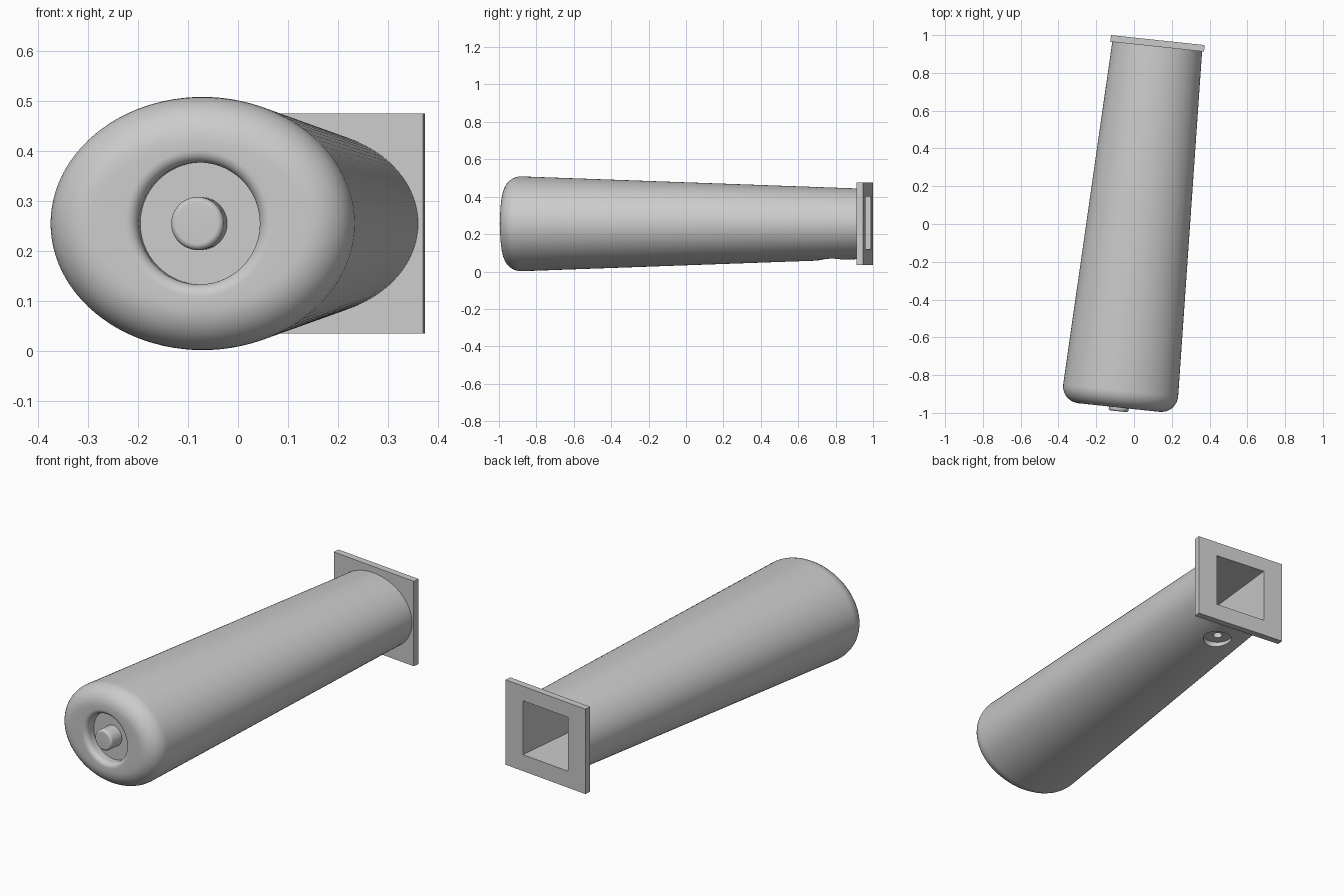
import bpy
import bmesh
from math import sin, cos, pi, radians
from mathutils import Matrix

cube = bpy.data.objects.get("Cube")
if cube:
    bpy.data.objects.remove(cube, do_unlink=True)

# Everything is made along the handle axis (local y), then turned into place
PLACE = Matrix.Translation((0.023, 0, 0.255)) @ Matrix.Rotation(radians(-6.06), 4, 'Z')
FRONT, BACK, PLATE = -0.977, 0.979, 0.035

grey = bpy.data.materials.new("plain_grey")
grey.use_nodes = True
grey.diffuse_color = (0.6, 0.6, 0.6, 1)
grey.node_tree.nodes["Principled BSDF"].inputs["Base Color"].default_value = (0.6, 0.6, 0.6, 1)


def finish(name, bm):
    bmesh.ops.recalc_face_normals(bm, faces=bm.faces)
    bm.transform(PLACE)
    mesh = bpy.data.meshes.new(name)
    bm.to_mesh(mesh)
    bm.free()
    obj = bpy.data.objects.new(name, mesh)
    mesh.materials.append(grey)
    bpy.context.collection.objects.link(obj)
    return obj


def loft(name, stations, sides=96):
    """Elliptical rings (y, half width, half height), capped at both ends."""
    bm = bmesh.new()
    rings = [[bm.verts.new((a * cos(2 * pi * i / sides), y, b * sin(2 * pi * i / sides)))
              for i in range(sides)] for y, a, b in stations]
    for r, s in zip(rings, rings[1:]):
        for i in range(sides):
            j = (i + 1) % sides
            bm.faces.new((r[i], r[j], s[j], s[i]))
    bm.faces.new(rings[0])
    bm.faces.new(rings[-1])
    return finish(name, bm)


def box(name, size, centre):
    bm = bmesh.new()
    bmesh.ops.create_cube(bm, size=1, matrix=Matrix.Translation(centre) @ Matrix.Diagonal((*size, 1)))
    return finish(name, bm)


def upright_cylinder(name, radius, y, low, high):
    bm = bmesh.new()
    bmesh.ops.create_cone(bm, cap_ends=True, segments=48, radius1=radius, radius2=radius,
                          depth=high - low, matrix=Matrix.Translation((0, y, (low + high) / 2)))
    return finish(name, bm)


def cut(obj, cutter):
    cutter.hide_render = True
    bpy.context.view_layer.objects.active = obj
    mod = obj.modifiers.new("cut", 'BOOLEAN')
    mod.operation, mod.solver, mod.object = 'DIFFERENCE', 'EXACT', cutter
    bpy.ops.object.modifier_apply(modifier=mod.name)


def smooth(obj):
    bpy.ops.object.select_all(action='DESELECT')
    obj.select_set(True)
    bpy.context.view_layer.objects.active = obj
    bpy.ops.object.shade_smooth_by_angle(angle=radians(30))


# Grip: recess floor, rounded recess lip, rounded nose, tapering sides
STEPS, EDGE, LIP, RECESS = 10, 0.09, 0.025, 0.122
FLOOR = FRONT + 0.055
turns = [k / STEPS * pi / 2 for k in range(STEPS + 1)]
stations = [(FLOOR, RECESS, RECESS)]
for t in turns:
    r = RECESS + LIP * (1 - cos(t))
    stations.append((FRONT + LIP * (1 - sin(t)), r, r))
for t in turns:
    inset = EDGE * (1 - sin(t))
    stations.append((FRONT + EDGE * (1 - cos(t)), 0.306 - inset, 0.2535 - inset))
stations.append((BACK - PLATE + 0.005, 0.239, 0.188))
grip = loft("grip", stations)

# Button standing in the recess
tip, rad, bev = FRONT - 0.02, 0.053, 0.012
button = loft("end_button", [(tip + bev * (1 - sin(t)), rad - bev * (1 - cos(t)), rad - bev * (1 - cos(t)))
                             for t in reversed(turns)] + [(FLOOR + 0.005, rad, rad)], 48)

# Square mounting plate
plate = box("mounting_plate", (0.499, PLATE, 0.441), (0, BACK - PLATE / 2, 0))

# Square socket, and the screw hole with its counterbore underneath
socket = box("socket_cutter", (0.28, 1.5, 0.28), (0, BACK + 0.05 - 0.75, 0.005))
bore = upright_cylinder("counterbore_cutter", 0.07, 0.775, -0.3, -0.17)
hole = upright_cylinder("screw_hole_cutter", 0.023, 0.775, -0.3, -0.1)
for cutter in (socket, bore, hole):
    cut(grip, cutter)
cut(plate, socket)
for cutter in (socket, bore, hole):
    bpy.data.objects.remove(cutter, do_unlink=True)

smooth(grip)
smooth(button)
